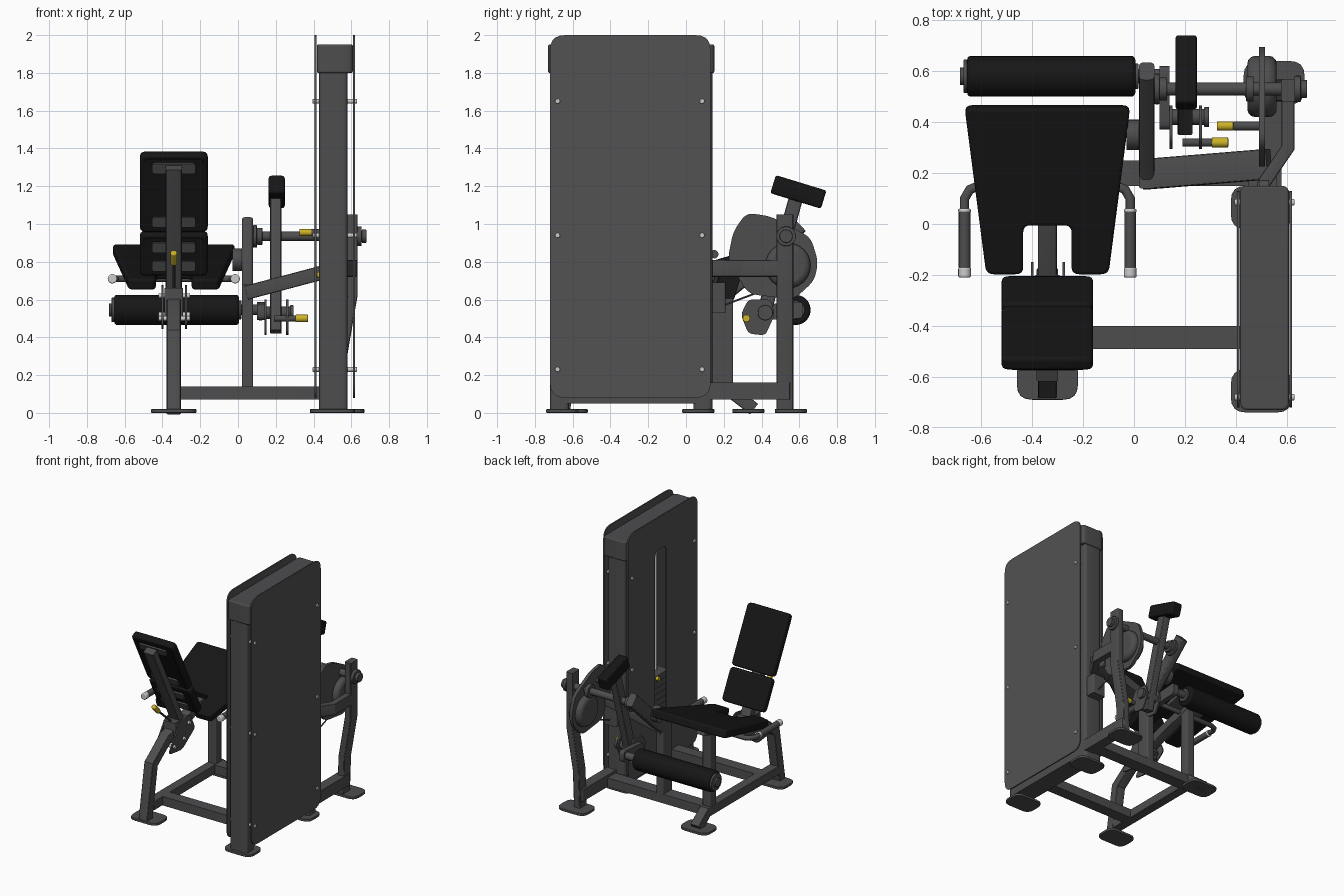
import bpy, bmesh
from math import sin, cos, pi, radians
from mathutils import Vector as V

if "Cube" in bpy.data.objects:
    bpy.data.objects.remove(bpy.data.objects["Cube"])

def material(name, c):
    m = bpy.data.materials.new(name)
    m.diffuse_color = (*c, 1)
    m.use_nodes = True
    m.node_tree.nodes["Principled BSDF"].inputs["Base Color"].default_value = m.diffuse_color
    return m
FRAME = material("frame grey", (.075, .075, .078))
PANEL = material("panel grey", (.085, .085, .085))
PAD = material("black pad", (.008, .008, .008))
YELLOW = material("yellow", (.6, .45, .02))
SILVER = material("silver", (.55, .55, .55))

def rounded(pts, r, n=5):
    out = []
    for i, p in enumerate(pts):
        p, a, b = V(p), V(pts[i - 1]), V(pts[(i + 1) % len(pts)])
        s, e = p + (a - p).normalized() * r, p + (b - p).normalized() * r
        for k in range(n + 1):
            t = k / n
            out.append(s * (1 - t) ** 2 + p * 2 * t * (1 - t) + e * t * t)
    return out

def rect(w, h, r=.008, cx=0, cy=0, n=3):
    w, h = w / 2, h / 2
    return rounded([(cx - w, cy - h), (cx + w, cy - h), (cx + w, cy + h), (cx - w, cy + h)], r, n)

def circle(r, n=24):
    return [(r * cos(2 * pi * k / n), r * sin(2 * pi * k / n)) for k in range(n)]

def sweep(name, pts, side, sec, mat=FRAME, bevel=0):
    """Section (side, tangent x side) carried along a mitred path."""
    P = [V(p) for p in pts]
    d = [(b - a).normalized() for a, b in zip(P, P[1:])]
    bm, rings = bmesh.new(), []
    for i, p in enumerate(P):
        b = d[min(i, len(d) - 1)]
        t = (d[max(i - 1, 0)] + b).normalized()
        u = V(side) - t * V(side).dot(t)
        u.normalize()
        v = t.cross(u) / t.dot(b)
        rings.append([bm.verts.new(p + u * q[0] + v * q[1]) for q in sec])
    for A, B in zip(rings, rings[1:]):
        for k in range(len(sec)):
            bm.faces.new((A[k - 1], A[k], B[k], B[k - 1]))
    bm.faces.new(rings[0])
    bm.faces.new(rings[-1])
    bmesh.ops.recalc_face_normals(bm, faces=bm.faces)
    me = bpy.data.meshes.new(name)
    bm.to_mesh(me)
    bm.free()
    me.materials.append(mat)
    ob = bpy.data.objects.new(name, me)
    bpy.context.collection.objects.link(ob)
    if bevel:
        m = ob.modifiers.new("bevel", "BEVEL")
        m.width, m.segments, m.limit_method, m.angle_limit = bevel, 3, "ANGLE", radians(50)
    return ob

def box(name, x0, x1, y0, y1, z0, z1, r=.008, mat=FRAME, bevel=0):
    return sweep(name, [(0, 0, z0), (0, 0, z1)], (1, 0, 0),
                 rect(x1 - x0, y1 - y0, r, (x0 + x1) / 2, (y0 + y1) / 2, 4), mat, bevel)

def plate(name, x0, x1, yz, r=.02, mat=FRAME, bevel=0):
    return sweep(name, [(x0, 0, 0), (x1, 0, 0)], (0, 1, 0), rounded(yz, r), mat, bevel)

def rod(name, x0, x1, y, z, r, mat=FRAME, bevel=0):
    return sweep(name, [(x0, y, z), (x1, y, z)], (0, 1, 0), circle(r), mat, bevel)

# Tower: side panels, slot, columns, cover
outline = [(-.72, .08), (.13, .08), (.13, 2), (-.72, 2)]
plate("right_panel", .61, .62, outline, .08, PANEL)
left = plate("left_panel", .405, .415, outline, .08, PANEL)
cutter = plate("slot_cutter", .38, .43, [(-.34, .4), (-.2, .4), (-.2, 1.75), (-.34, 1.75)], .05)
cutter.hide_render = True
m = left.modifiers.new("slot", "BOOLEAN")
m.operation, m.object, m.solver = "DIFFERENCE", cutter, "EXACT"
bpy.context.view_layer.objects.active = left
left.select_set(True)
bpy.ops.object.modifier_apply(modifier="slot")
bpy.data.objects.remove(cutter)
for y in (-.68, .085):
    for z in (.23, .94, 1.65):
        rod("panel_bolt", .395, .63, y, z, .013, SILVER, .004)
box("front_column", .43, .58, -.72, -.62, .02, 1.82, .025)
box("rear_column", .43, .58, .04, .14, .02, 1.82, .025)
box("tower_cover", .417, .608, -.73, .15, 1.8, 1.95, .03, FRAME, .008)
box("tower_base", .43, .58, -.7, .12, .05, .13)
# Weight stack and guide rods
for i in range(13):
    box("weight_plate", .44, .58, -.42, -.12, .14 + i * .047, .183 + i * .047)
for y in (-.36, -.18):
    sweep("guide_rod", [(.51, y, .13), (.51, y, 1.82)], (1, 0, 0), circle(.012, 12), SILVER)
rod("stack_pin", .418, .46, -.27, .73, .016, YELLOW)

# Floor feet
for x, y in ((.5, -.655), (.5, .065), (.55, .555), (-.34, -.605), (-.34, .33)):
    box("foot_plate", x - .12, x + .12, y - .085, y + .085, 0, .02, .06, FRAME, .004)
# Base beams
box("front_cross_beam", -.34, .45, -.49, -.4, .07, .14)
box("rear_cross_beam", -.34, .53, .15, .25, .07, .14)
box("tower_rear_beam", .5, .58, .12, .55, .07, .16)
sweep("seat_base_beam", [(-.34, -.6, .105), (-.34, .25, .105), (-.34, .36, .02)], (1, 0, 0), rect(.075, .07))
# Seat frame
sweep("front_leg", [(-.34, -.65, .01), (-.34, -.58, .42), (-.34, -.4, .555), (-.34, .3, .755)],
      (1, 0, 0), rect(.075, .07))
box("seat_post", -.375, -.305, .165, .235, .1, .72)
# Seat pad
a = radians(16)
n = V((0, -sin(a), cos(a)))
p = V((-.34, -.184, .65))
sweep("seat", [p, p + n * .06], (1, 0, 0), rounded(
    [(-.325, .68), (-.24, 0), (-.095, 0), (-.095, .2), (.095, .2), (.095, 0), (.24, 0), (.325, .68)], .03), PAD, .012)
along = V((0, cos(a), sin(a)))
q = p + along * .42
sweep("seat_mount", [q - n * .03, q + n * .01], (1, 0, 0), rect(.3, .2, .02))
# Side handles
for s in (-1, 1):
    X = lambda d: -.34 + s * d
    sweep("handle", [(X(.0), .15, .71), (X(.27), .15, .71), (X(.305), .135, .71), (X(.325), .1, .71),
                     (X(.325), -.2, .71)], (0, 0, 1), circle(.018, 16))
    sweep("handle_grip", [(X(.325), .05, .71), (X(.325), -.17, .71)], (0, 0, 1), circle(.023, 16))
    for y0, y1 in ((-.21, -.17), (.045, .06)):
        sweep("handle_cap", [(X(.325), y0, .71), (X(.325), y1, .71)], (0, 0, 1), circle(.025, 16), SILVER, .006)

# Reclined backrest
a = radians(27)
d, n = V((0, -sin(a), cos(a))), V((0, cos(a), sin(a)))
F = V((-.34, -.2, .747))
at = lambda s, depth: F + d * s - n * depth
for name, s0, s1 in (("lower_back_pad", 0, .25), ("upper_back_pad", .26, .72)):
    c = (s0 + s1) / 2
    sweep(name, [at(c, .055), at(c, 0)], (1, 0, 0), rect(.36, s1 - s0, .03), PAD, .014)
    sweep("pad_backing", [at(c, .062), at(c, .05)], (1, 0, 0), rect(.32, s1 - s0 - .04, .03), PAD)
    for e in (s0 + .07, s1 - .07):
        sweep("pad_bracket", [at(e, .075), at(e, .06)], (1, 0, 0), rect(.23, .06, .015))
sweep("back_post", [at(-.2, .1), at(.67, .1)], (1, 0, 0), rect(.085, .055))
# Backrest hinge and adjuster
for x in (-.405, -.28):
    plate("hinge_plate", x, x + .01, [(-.46, .46), (-.3, .44), (-.14, .55), (-.2, .68), (-.32, .66)], .03)
for y, z in ((-.4, .5), (-.28, .52), (-.22, .62)):
    rod("hinge_bolt", -.42, -.255, y, z, .013, SILVER)
box("hinge_block", -.39, -.29, -.36, -.2, .5, .66)
sweep("adjuster_rod", [(-.34, -.34, .66), (-.34, -.5, .8)], (1, 0, 0), circle(.008, 12))
sweep("adjuster_knob", [(-.34, -.49, .79), (-.34, -.55, .85)], (1, 0, 0), circle(.018, 16), YELLOW, .005)

# Inner upright and pivot arm
box("inner_upright", .02, .08, .14, .25, .1, .68)
sweep("pivot_arm", [(.05, .18, .62), (.05, .3, .72), (.05, .6, 1.0)], (1, 0, 0), rect(.06, .1, .02))
rod("arm_stop", -.03, .02, .35, .81, .06)
sweep("tower_link_beam", [(.04, .195, .635), (.53, .235, .765)], (0, 1, 0), rect(.12, .075))
# Outer rear post and its brace to the tower
sweep("rear_post", [(.54, .525, .01), (.55, .525, .3), (.605, .525, .62), (.605, .525, 1.05)],
      (0, 1, 0), rect(.09, .055, .012))
sweep("rear_brace", [(.5, .1, .765), (.51, .16, .765), (.605, .3, .765), (.605, .53, .765)],
      (0, 0, 1), rect(.09, .05, .01))
box("cable_block", .45, .56, .13, .21, .53, .69, .01)
rod("cable_pulley", .49, .53, .15, .84, .022)
sweep("cable", [(.51, .2, .57), (.51, .36, .63)], (1, 0, 0), circle(.005, 8))

# Main pivot shaft and hubs
rod("pivot_shaft", .05, .64, .53, .935, .026)
for x0, x1, r in ((.08, .1, .06), (.1, .13, .045), (.63, .655, .052), (.655, .68, .035), (.44, .47, .05)):
    rod("pivot_hub", x0, x1, .53, .935, r, FRAME, .004)
# Cam with counterweight
plate("cam", .49, .515, [(.22, .81), (.25, .96), (.32, 1.06), (.45, 1.04), (.66, .93), (.7, .8), (.68, .7),
                         (.57, .6), (.33, .63)], .045)
rod("cam_weight", .445, .56, .54, .78, .12, FRAME, .03)
rod("cam_pin", .39, .5, .385, .955, .018)
rod("cam_knob", .325, .39, .385, .955, .018, YELLOW, .004)

# Swing lever with top pad
sweep("swing_lever", [(.2, .385, .43), (.2, .58, 1.13)], (1, 0, 0), rect(.06, .075, .01))
c, a = V((.205, .595, 1.17)), radians(-17)
h = V((0, cos(a), sin(a))) * .14
sweep("shin_pad", [c - h, c + h], (1, 0, 0), rect(.085, .1, .015), PAD, .025)
# Adjustable roller arm
for x in (.14, .255):
    plate("index_plate", x, x + .012, [(.29, .52), (.33, .42), (.42, .41), (.47, .52), (.45, .6), (.33, .6)], .025)
rod("index_shaft", .11, .285, .42, .53, .032)
for x in (.11, .275):
    rod("index_cap", x, x + .02, .42, .53, .04, FRAME, .004)
plate("roller_arm", .1, .14, [(.37, .49), (.62, .5), (.62, .59), (.37, .57)], .03)
rod("index_pin", .19, .31, .32, .5, .016)
rod("index_knob", .305, .37, .32, .5, .02, YELLOW, .005)
# Leg roller
rod("roller_shaft", -.675, .13, .58, .545, .028)
rod("leg_roller", -.655, .005, .58, .545, .08, PAD, .015)
for x0, x1, r in ((-.67, -.65, .065), (-.683, -.665, .035), (.0, .018, .05)):
    rod("roller_cap", x0, x1, .58, .545, r, FRAME, .004)

# Smooth rounded surfaces, keep hard edges
for ob in bpy.context.scene.objects:
    ob.select_set(True)
bpy.ops.object.shade_smooth_by_angle(angle=radians(30))
